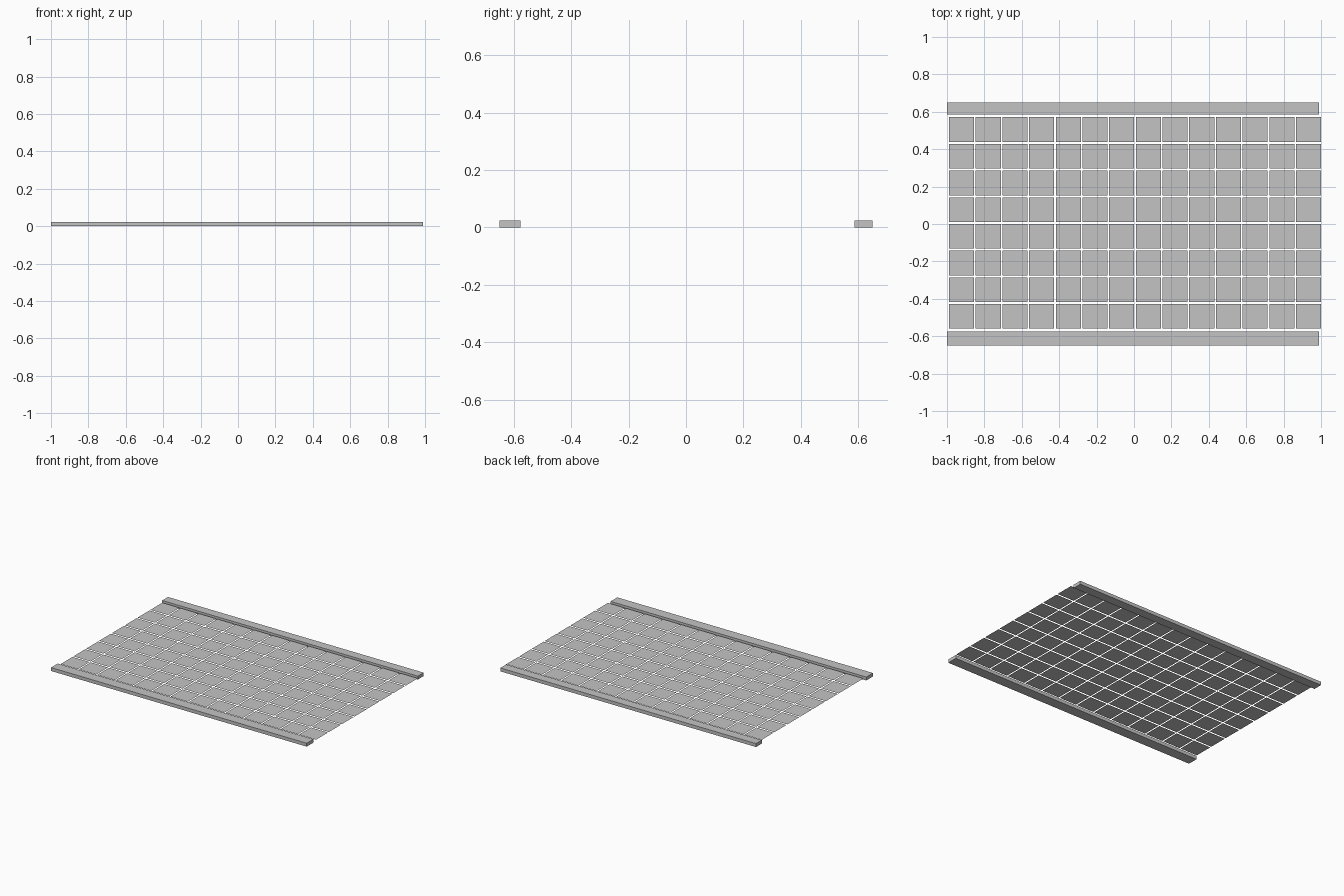
import bpy
import bmesh
from mathutils import Matrix, Vector

cube = bpy.data.objects.get("Cube")
if cube:
    bpy.data.objects.remove(cube, do_unlink=True)

GREY = (0.55, 0.55, 0.55, 1.0)
grey = bpy.data.materials.new("light_grey")
grey.use_nodes = True
grey.diffuse_color = GREY
grey.node_tree.nodes["Principled BSDF"].inputs["Base Color"].default_value = GREY


def add_object(name, bm):
    mesh = bpy.data.meshes.new(name)
    bm.to_mesh(mesh)
    bm.free()
    mesh.materials.append(grey)
    obj = bpy.data.objects.new(name, mesh)
    bpy.context.collection.objects.link(obj)
    return obj


def add_box(name, low, high):
    low, high = Vector(low), Vector(high)
    bm = bmesh.new()
    matrix = Matrix.Translation((low + high) / 2) @ Matrix.Diagonal((high - low).to_4d())
    bmesh.ops.create_cube(bm, size=1, matrix=matrix)
    return add_object(name, bm)


# Long edge rails
RAIL_HEIGHT = 0.024
add_box("front_rail", (-1, -0.65, 0), (0.99, -0.576, RAIL_HEIGHT))
add_box("back_rail", (-1, 0.586, 0), (0.99, 0.65, RAIL_HEIGHT))

# Thin square panel, repeated into a grid with narrow gaps
COLUMNS, ROWS = 14, 8
WIDTH, DEPTH, PITCH = 0.134, 0.132, 0.1427
bm = bmesh.new()
bmesh.ops.create_grid(bm, x_segments=1, y_segments=1, size=0.5,
                      matrix=Matrix.Diagonal((WIDTH, DEPTH, 1, 1)))
panels = add_object("floor_panels", bm)
panels.location = (-0.989 + WIDTH / 2, -0.56 + DEPTH / 2, 0.017)

for name, count, step in (("columns", COLUMNS, (PITCH, 0, 0)),
                          ("rows", ROWS, (0, PITCH, 0))):
    array = panels.modifiers.new(name, "ARRAY")
    array.count = count
    array.use_relative_offset = False
    array.use_constant_offset = True
    array.constant_offset_displace = step
